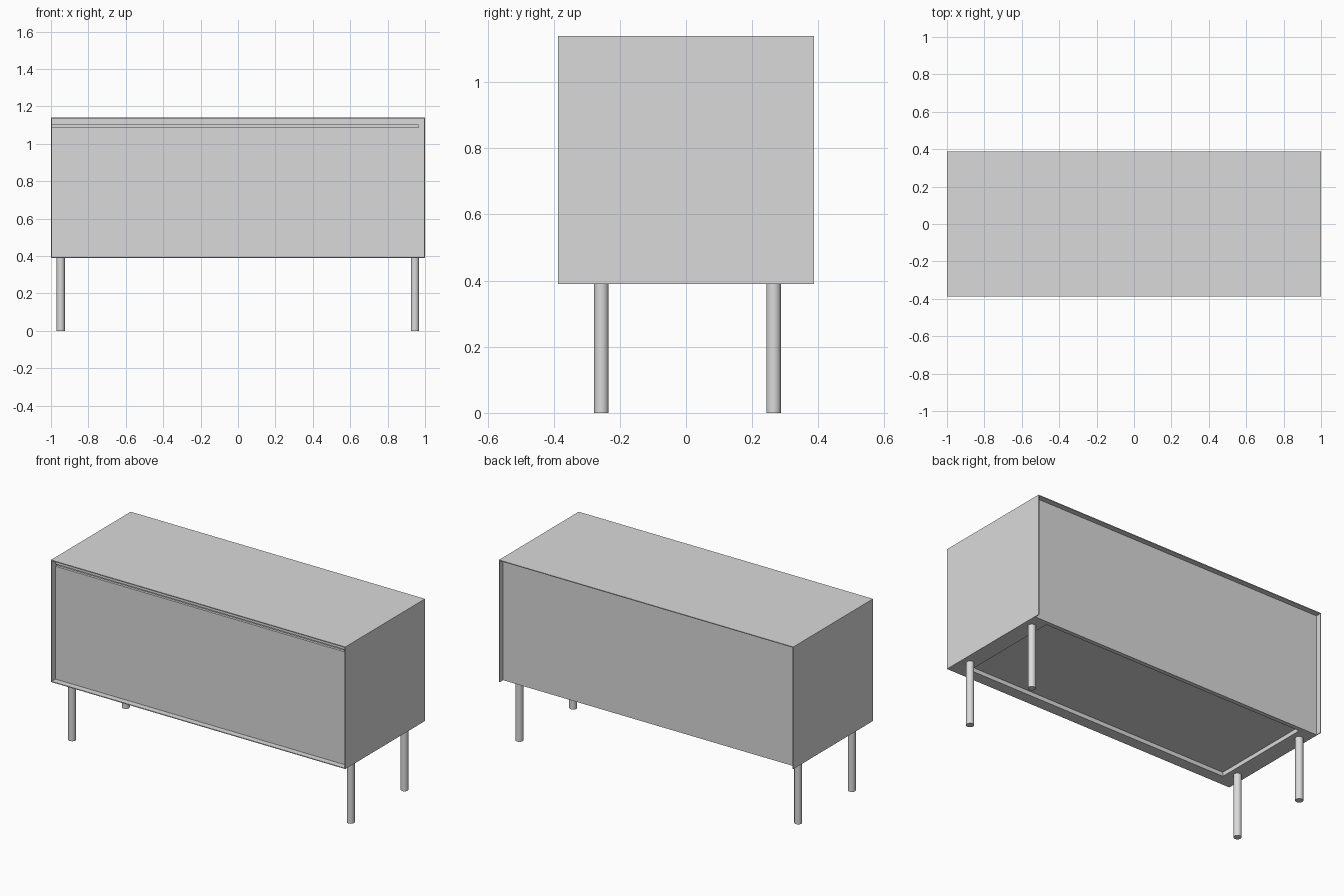
import bpy
import bmesh
from mathutils import Vector

if "Cube" in bpy.data.objects:
    bpy.data.objects.remove(bpy.data.objects["Cube"], do_unlink=True)

# Single painted finish
COLOUR = (0.7, 0.7, 0.7, 1.0)
paint = bpy.data.materials.new("light_grey_paint")
paint.use_nodes = True
paint.diffuse_color = COLOUR
paint.node_tree.nodes["Principled BSDF"].inputs["Base Color"].default_value = COLOUR

# Overall sizes
W, D = 1.0, 0.387            # half width, half depth
BOTTOM, TOP = 0.39, 1.14
T = 0.005                    # sheet thickness
FRONT = -D + 0.037           # recessed door plane
BACK = D - 0.033             # recessed back plane
FLOOR = BOTTOM + 0.025       # height of the underside recess


def box(name, low, high):
    """Axis-aligned box between two corners."""
    low, high = Vector(low), Vector(high)
    mesh = bpy.data.meshes.new(name)
    bm = bmesh.new()
    bmesh.ops.create_cube(bm, size=1)
    for v in bm.verts:
        v.co = (low + high) / 2 + v.co * (high - low)
    bm.to_mesh(mesh)
    bm.free()
    mesh.materials.append(paint)
    obj = bpy.data.objects.new(name, mesh)
    bpy.context.collection.objects.link(obj)
    return obj


# Outer sleeve: thin top and side sheets
box("top_panel", (-W, -D, TOP - T), (W, D, TOP))
for side, s in (("left", 1), ("right", -1)):
    xs = sorted((s * W, s * (W - T)))
    box(side + "_side_panel", (xs[0], -D, BOTTOM), (xs[1], D, TOP - T))

# Underside: a rim around a shallow recess
IN = W - T
RIM_X, RIM_FRONT, RIM_BACK = 0.895, -D + 0.07, D - 0.06
box("bottom_front_lip", (-IN, -D, BOTTOM), (IN, FRONT, BOTTOM + T))
box("bottom_front_rim", (-IN, FRONT, BOTTOM), (IN, RIM_FRONT, FLOOR))
box("bottom_back_rim", (-IN, RIM_BACK, BOTTOM), (IN, BACK - T, FLOOR))
for side, s in (("left", 1), ("right", -1)):
    xs = sorted((s * IN, s * RIM_X))
    box(side + "_bottom_rim", (xs[0], RIM_FRONT, BOTTOM), (xs[1], RIM_BACK, FLOOR))
box("bottom_panel", (-IN, FRONT, FLOOR), (IN, BACK - T, FLOOR + T))

# Recessed back
box("back_panel", (-IN, BACK - T, BOTTOM), (IN, BACK, TOP - T))

# Recessed door with a narrow grip slot below the top rail
SLOT_LOW, SLOT_HIGH, SLOT_END = 1.088, 1.101, 0.965
box("door", (-IN, FRONT, BOTTOM + T), (IN, FRONT + 0.02, SLOT_LOW))
box("door_top_rail", (-IN, FRONT, SLOT_HIGH), (IN, FRONT + 0.02, TOP - T))
box("slot_end", (SLOT_END, FRONT, SLOT_LOW), (IN, FRONT + 0.02, SLOT_HIGH))
box("slot_back", (-IN, FRONT + 0.015, SLOT_LOW), (SLOT_END, FRONT + 0.02, SLOT_HIGH))

# Round legs
for side, x in (("left", 0.946), ("right", -0.948)):
    for end, y in (("front", -0.256), ("back", 0.265)):
        bpy.ops.mesh.primitive_cylinder_add(
            vertices=32, radius=0.022, depth=BOTTOM, location=(x, y, BOTTOM / 2))
        leg = bpy.context.object
        leg.name = f"{end}_{side}_leg"
        leg.data.materials.append(paint)
        bpy.ops.object.shade_smooth_by_angle()
